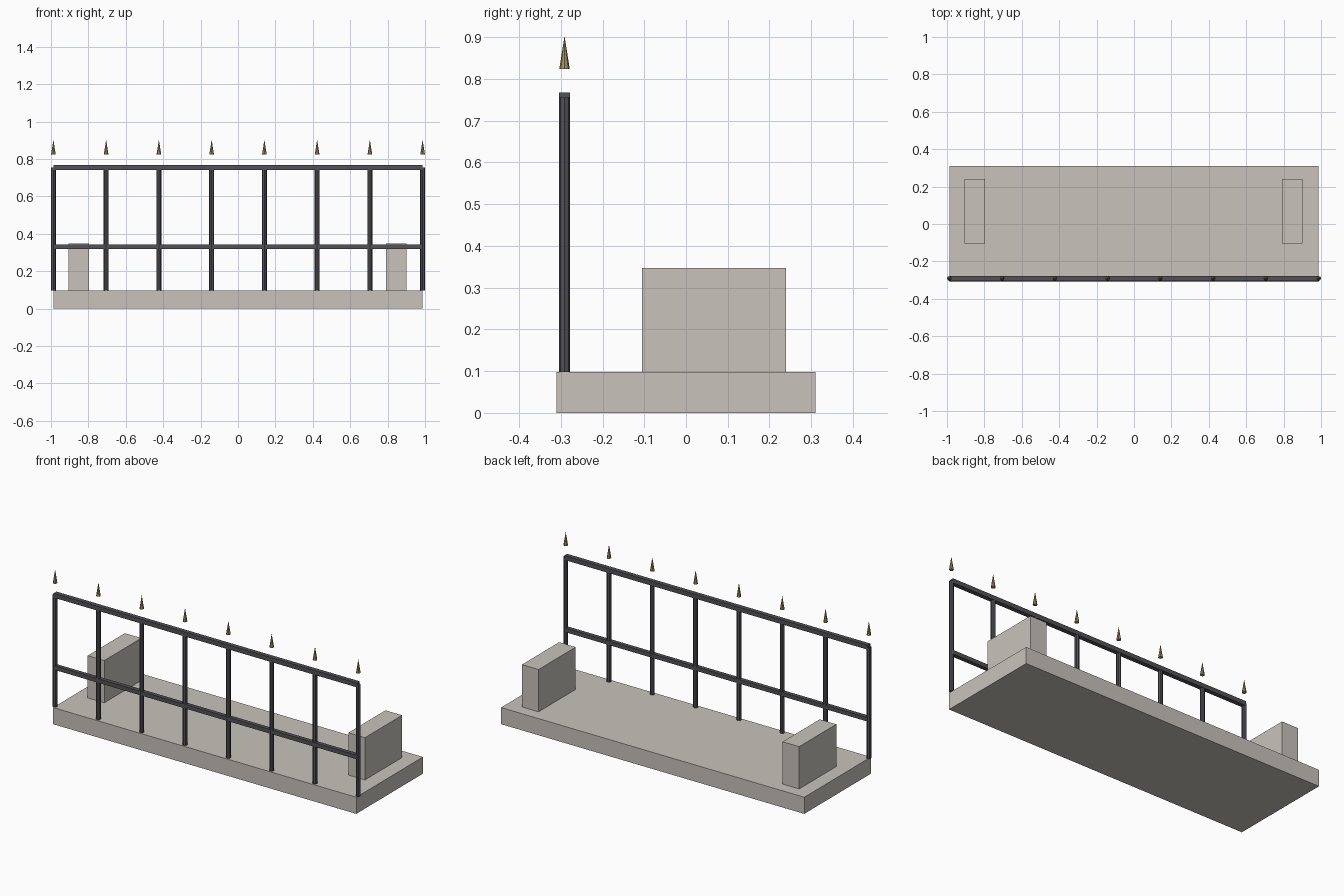
import bpy

cube = bpy.data.objects.get("Cube")
if cube:
    bpy.data.objects.remove(cube, do_unlink=True)


def material(name, rgb, metallic=0.0):
    mat = bpy.data.materials.new(name)
    mat.use_nodes = True
    mat.diffuse_color = (*rgb, 1)
    bsdf = mat.node_tree.nodes["Principled BSDF"]
    bsdf.inputs["Base Color"].default_value = (*rgb, 1)
    bsdf.inputs["Roughness"].default_value = 0.8
    return mat


stone = material("pale stone", (0.58, 0.55, 0.50))
iron = material("dark iron", (0.085, 0.082, 0.092))
brass = material("dull brass", (0.36, 0.29, 0.13))


def finish(name, mat):
    obj = bpy.context.object
    obj.name = name
    obj.data.name = name
    obj.data.materials.append(mat)
    return obj


def box(name, low, high, mat):
    """Box spanning two opposite corners."""
    bpy.ops.mesh.primitive_cube_add(
        size=1, location=[(a + b) / 2 for a, b in zip(low, high)])
    bpy.context.object.scale = [b - a for a, b in zip(low, high)]
    bpy.ops.object.transform_apply(location=False, rotation=False, scale=True)
    return finish(name, mat)


def upright(name, x, bottom, top, r_bottom, r_top, mat):
    """Eight-sided post or spike standing on the fence line."""
    bpy.ops.mesh.primitive_cone_add(
        vertices=8, radius1=r_bottom, radius2=r_top, depth=top - bottom,
        location=(x, FENCE_Y, (bottom + top) / 2))
    return finish(name, mat)


HALF = 0.987
FENCE_Y = -0.291
BASE_TOP = 0.098
RAIL_Z = 0.755
POSTS = 8

# Stone base and the two end blocks
box("base_slab", (-HALF, -0.31, 0), (HALF, 0.31, BASE_TOP), stone)
for side, x in (("right", -0.851), ("left", 0.846)):
    box(side + "_block", (x - 0.054, -0.105, BASE_TOP),
        (x + 0.054, 0.24, 0.347), stone)

# Horizontal rails
for name, z, r in (("top_rail", RAIL_Z, 0.013), ("middle_rail", 0.33, 0.012)):
    box(name, (-HALF, FENCE_Y - r, z - r), (HALF, FENCE_Y + r, z + r), iron)

# Posts, each with a spike floating above
for i in range(POSTS):
    x = -HALF + 2 * HALF * i / (POSTS - 1)
    upright(f"post_{i + 1}", x, BASE_TOP, RAIL_Z, 0.013, 0.013, iron)
    upright(f"spike_{i + 1}", x, 0.824, 0.903, 0.0125, 0, brass)
